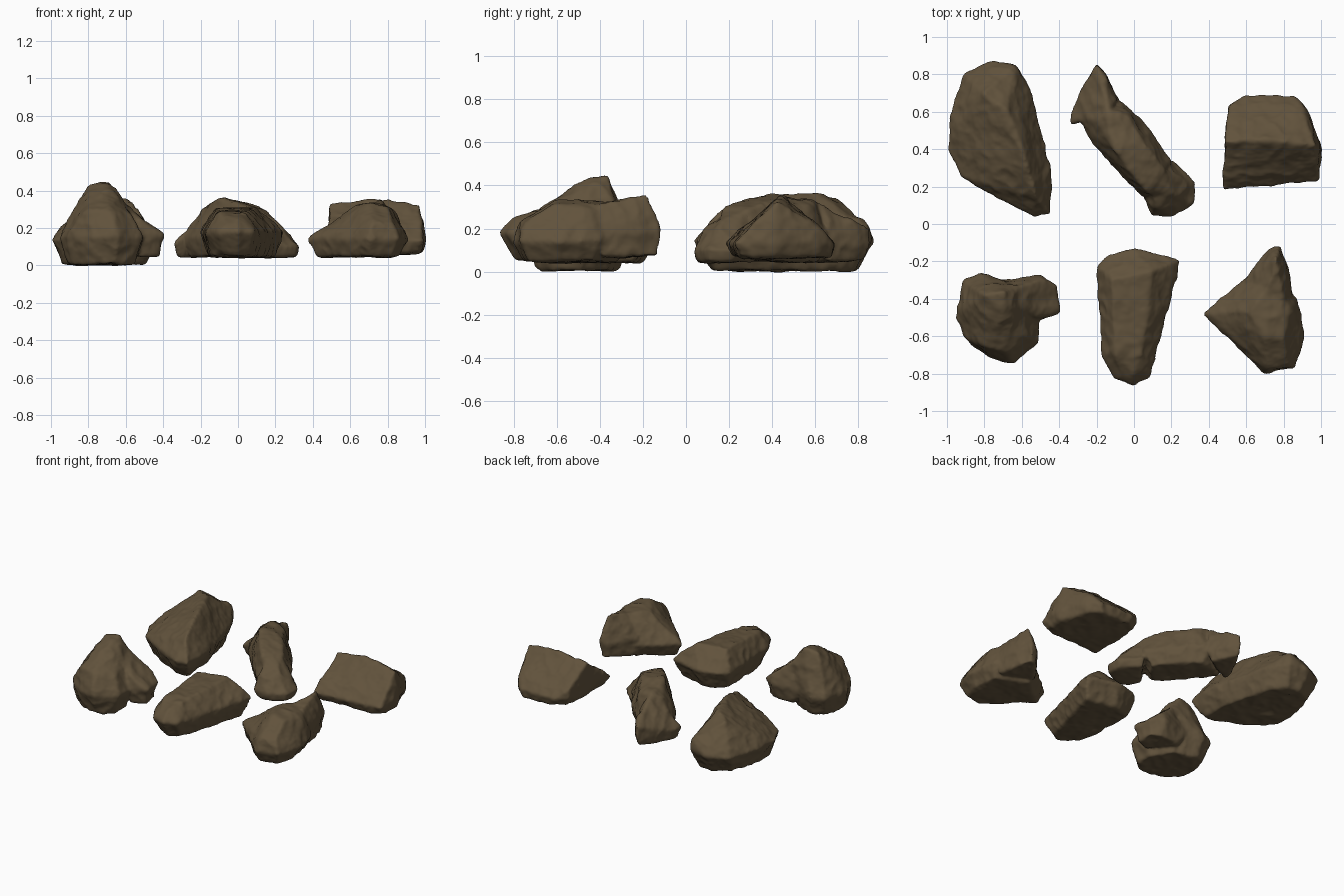
import bpy
import bmesh
from mathutils import Vector, noise

cube = bpy.data.objects.get("Cube")
if cube:
    bpy.data.objects.remove(cube, do_unlink=True)

# One earthy colour shared by every rock
stone = bpy.data.materials.new("brown_stone")
stone.use_nodes = True
colour = (0.12, 0.085, 0.045, 1)
stone.diffuse_color = colour
shader = next(n for n in stone.node_tree.nodes if n.type == "BSDF_PRINCIPLED")
shader.inputs["Base Color"].default_value = colour
shader.inputs["Roughness"].default_value = 0.9


def add_chunk(bm, outline, crest, girdle=0.15, base=0.05, undercut=0.2):
    """Add a convex chunk: plan outline at girdle height, a crest above it
    and the same outline, drawn in by the undercut, as its base."""
    rim = [Vector((x, y, girdle)) for x, y in outline]
    middle = sum(rim, Vector()) / len(rim)
    foot = [p.lerp(middle, undercut) for p in rim]
    for p in foot:
        p.z = base
    corners = rim + foot + [Vector(p) for p in crest]
    verts = [bm.verts.new(p) for p in corners]
    result = bmesh.ops.convex_hull(bm, input=verts)
    loose = [g for g in result["geom_interior"] if isinstance(g, bmesh.types.BMVert)]
    bmesh.ops.delete(bm, geom=loose, context="VERTS")


def weather(mesh, seed):
    """Push the surface in and out to make broad dents, ledges and fine grain."""
    offset = Vector((seed, seed * 2, seed * 3))
    moves = []
    for v in mesh.vertices:
        p = v.co + offset
        dent = noise.noise(p * 6) * 0.012
        ledge = abs(noise.noise(p * 11)) * 0.012
        grain = noise.fractal(p * 22, 1, 2, 3) * 0.003
        moves.append(v.normal * (dent - ledge + grain + 0.006))
    for v, move in zip(mesh.vertices, moves):
        v.co += move


def make_rock(name, seed, *chunks):
    """Fuse chunks into one fine mesh, soften the edges and weather it."""
    bm = bmesh.new()
    for chunk in chunks:
        add_chunk(bm, **chunk)
    bmesh.ops.recalc_face_normals(bm, faces=bm.faces)
    mesh = bpy.data.meshes.new(name)
    bm.to_mesh(mesh)
    bm.free()
    rock = bpy.data.objects.new(name, mesh)
    bpy.context.collection.objects.link(rock)

    remesh = rock.modifiers.new("fuse", "REMESH")
    remesh.mode = "VOXEL"
    remesh.voxel_size = 0.011
    smooth = rock.modifiers.new("soften", "SMOOTH")
    smooth.factor = 0.5
    smooth.iterations = 6
    bpy.context.view_layer.update()
    graph = bpy.context.evaluated_depsgraph_get()
    fine = bpy.data.meshes.new_from_object(rock.evaluated_get(graph))
    rock.modifiers.clear()
    rock.data = fine
    bpy.data.meshes.remove(mesh)
    fine.name = name

    weather(fine, seed)
    fine.materials.clear()
    fine.materials.append(stone)
    for face in fine.polygons:
        face.use_smooth = True
        face.material_index = 0


make_rock(
    "back_right_long_rock", 1,
    dict(outline=[(-1, .4), (-.98, .6), (-.92, .8), (-.78, .87), (-.63, .85),
                  (-.55, .7), (-.45, .3), (-.44, .05), (-.54, .04),
                  (-.74, .16), (-.93, .25)],
         crest=[(-.8, .7, .34), (-.68, .6, .36), (-.6, .4, .36),
                (-.52, .14, .28), (-.64, .84, .22)],
         girdle=.14, base=.01))

# Flat-topped slanted bar with a blunt spur at each end
bar_top = [(-.2, .55, .29), (-.14, .6, .32), (-.03, .57, .31),
           (-.1, .4, .36), (0, .26, .33), (.07, .42, .33)]
make_rock(
    "back_middle_bar_rock", 2,
    dict(outline=[(-.3, .6), (-.08, .66), (.06, .54), (.2, .34),
                  (.05, .14), (-.1, .29), (-.25, .48)],
         crest=bar_top + [(.16, .28, .29), (.08, .17, .29)]),
    dict(outline=[(.2, .34), (.32, .22), (.32, .1), (.2, .05), (.1, .05),
                  (.05, .14)],
         crest=[(.08, .2, .29), (.16, .27, .28), (.2, .16, .24),
                (.12, .09, .2), (.28, .2, .16)],
         girdle=.1, undercut=.1),
    dict(outline=[(-.34, .53), (-.33, .61), (-.25, .66), (-.2, .86),
                  (-.15, .8), (-.08, .66)],
         crest=[(-.14, .6, .32), (-.2, .85, .2), (-.15, .78, .23),
                (-.1, .66, .24), (-.25, .64, .2)],
         girdle=.12))

# Gable-shaped block with its ridge running sideways
make_rock(
    "back_left_block_rock", 3,
    dict(outline=[(.48, .18), (.99, .23), (1, .4), (.92, .62), (.85, .69),
                  (.58, .69), (.5, .63)],
         crest=[(.49, .44, .33), (.72, .45, .35), (.97, .42, .33),
                (.5, .62, .2), (.9, .62, .2)],
         girdle=.13, base=.07, undercut=.1))

# Peaked rock with a steep front and a lower shoulder
make_rock(
    "front_right_peak_rock", 4,
    dict(outline=[(-.91, -.3), (-.82, -.26), (-.62, -.33), (-.51, -.5),
                  (-.51, -.64), (-.64, -.75), (-.78, -.71), (-.92, -.6),
                  (-.95, -.5)],
         crest=[(-.8, -.38, .43), (-.69, -.36, .45), (-.7, -.48, .42),
                (-.8, -.65, .3), (-.69, -.68, .29), (-.56, -.6, .25),
                (-.62, -.33, .3)],
         base=.01),
    dict(outline=[(-.7, -.3), (-.5, -.28), (-.41, -.33), (-.4, -.47),
                  (-.52, -.52)],
         crest=[(-.7, -.4, .4), (-.6, -.33, .32), (-.5, -.3, .23),
                (-.52, -.5, .24)],
         girdle=.16))

make_rock(
    "front_middle_slab_rock", 5,
    dict(outline=[(-.2, -.22), (-.13, -.16), (0, -.13), (.25, -.19),
                  (.17, -.5), (.08, -.82), (0, -.87), (-.1, -.82),
                  (-.17, -.7)],
         crest=[(-.1, -.7, .28), (.04, -.7, .28), (0, -.8, .25),
                (-.12, -.3, .31), (.1, -.25, .31)],
         girdle=.18))

# Wedge with a side point, a blunt front and a raised rear spur
make_rock(
    "front_left_wedge_rock", 6,
    dict(outline=[(.37, -.48), (.46, -.4), (.62, -.27), (.88, -.4),
                  (.91, -.6), (.86, -.77), (.7, -.8), (.59, -.7)],
         crest=[(.62, -.47, .32), (.7, -.6, .33), (.8, -.62, .31),
                (.83, -.45, .29), (.73, -.32, .32), (.83, -.75, .23),
                (.72, -.78, .23)],
         girdle=.14),
    dict(outline=[(.6, -.3), (.72, -.13), (.78, -.11), (.81, -.2),
                  (.85, -.4), (.65, -.4)],
         crest=[(.76, -.18, .36), (.7, -.4, .32), (.8, -.4, .31)],
         girdle=.18, base=.07, undercut=.1))
